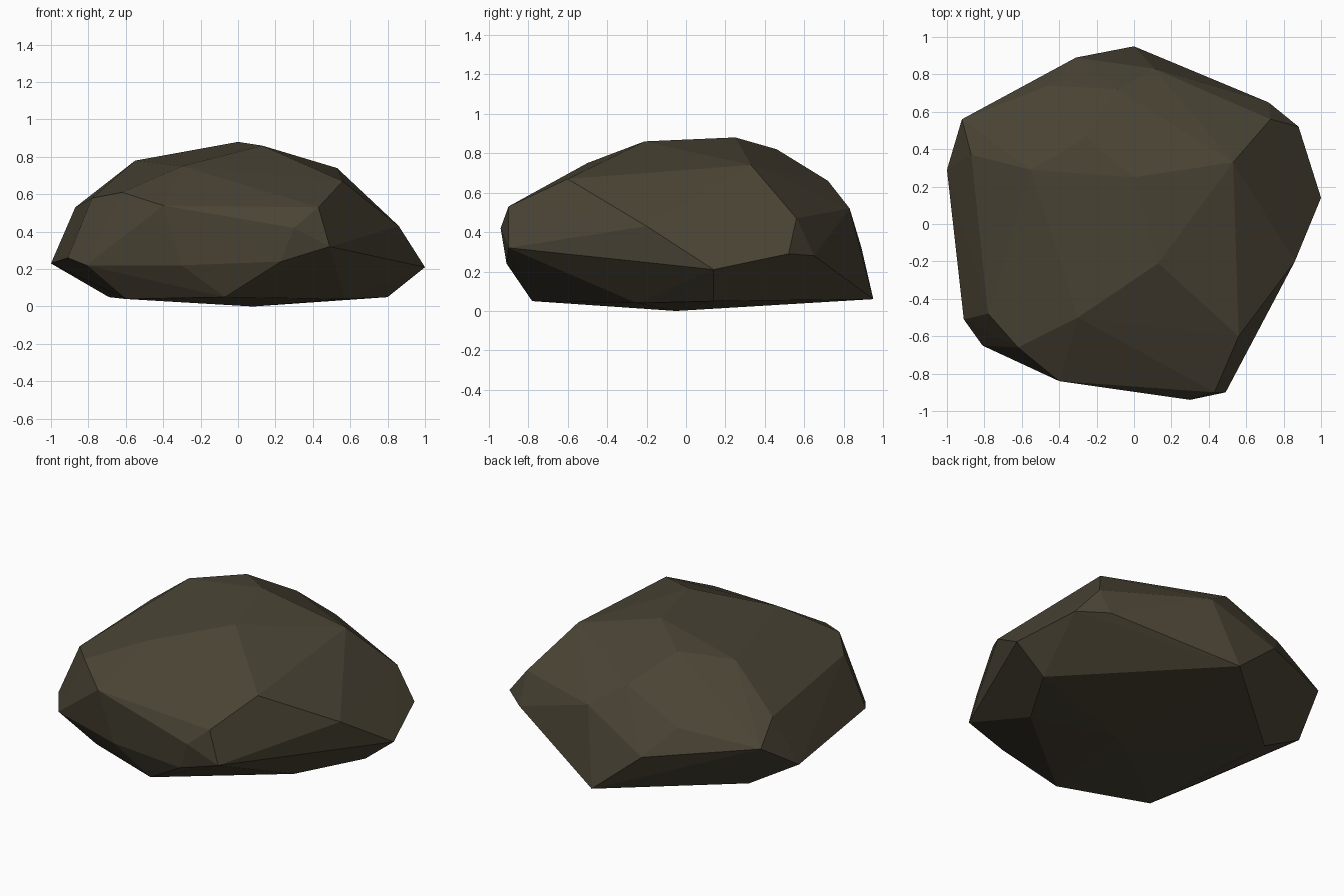
import bpy
import bmesh
from mathutils import Vector

# Remove the default cube
default_cube = bpy.data.objects.get("Cube")
if default_cube is not None:
    bpy.data.objects.remove(default_cube, do_unlink=True)


def make_material(name, colour):
    material = bpy.data.materials.new(name)
    material.use_nodes = True
    material.diffuse_color = colour
    shader = material.node_tree.nodes["Principled BSDF"]
    shader.inputs["Base Color"].default_value = colour
    shader.inputs["Roughness"].default_value = 1
    return material


def make_faceted_stone(name, bands, material):
    """Wrap flat facets tightly around the corner points of every band."""
    mesh = bpy.data.meshes.new(name)
    bm = bmesh.new()
    for corners in bands.values():
        for corner in corners:
            bm.verts.new(Vector(corner) / 100)
    hull = bmesh.ops.convex_hull(bm, input=list(bm.verts))

    # Discard corners that ended up inside the stone
    unused = {item for item in hull["geom_interior"] + hull["geom_unused"]
              if isinstance(item, bmesh.types.BMVert)}
    bmesh.ops.delete(bm, geom=list(unused), context="VERTS")

    # Rest the lowest corner on the ground
    lowest = min(vert.co.z for vert in bm.verts)
    bmesh.ops.translate(bm, verts=list(bm.verts), vec=(0, 0, -lowest))
    bmesh.ops.recalc_face_normals(bm, faces=list(bm.faces))
    for face in bm.faces:
        face.smooth = False
    bm.to_mesh(mesh)
    bm.free()
    mesh.materials.append(material)
    stone = bpy.data.objects.new(name, mesh)
    bpy.context.collection.objects.link(stone)
    return stone


# Corner points in hundredths of a unit, grouped from crown to underside
stone_bands = {
    "crown": [(13, -21, 86), (0, 25, 88), (-26, 46, 82), (-55, 29, 78),
              (53, 33, 74), (-30, -50, 75)],
    "front_shoulder": [(56, -60, 67), (43, -90, 53), (-40, -84, 54),
                       (-62, -66, 61), (-78, -48, 58)],
    "back_shoulder": [(-9, 72, 66), (11, 83, 52), (-46, 74, 49),
                      (-87, 37, 53), (73, 56, 47)],
    "front_waist": [(30, -94, 42), (49, -90, 32), (23, -91, 24),
                    (-30, -82, 22), (-58, -74, 42), (-81, -65, 22),
                    (-91, -51, 26)],
    "back_waist": [(-100, 29, 23), (-92, 56, 41), (-31, 89, 32),
                   (72, 65, 28), (88, 52, 29), (100, 14, 21),
                   (86, -20, 43)],
    "underside": [(0, 95, 6), (80, 14, 5), (57, -25, 4), (-7, -78, 5),
                  (-60, -57, 4), (-69, 35, 5), (8, -5, 0)],
}

stone_material = make_material("dark_brown_stone", (0.07, 0.058, 0.036, 1))
make_faceted_stone("boulder", stone_bands, stone_material)
